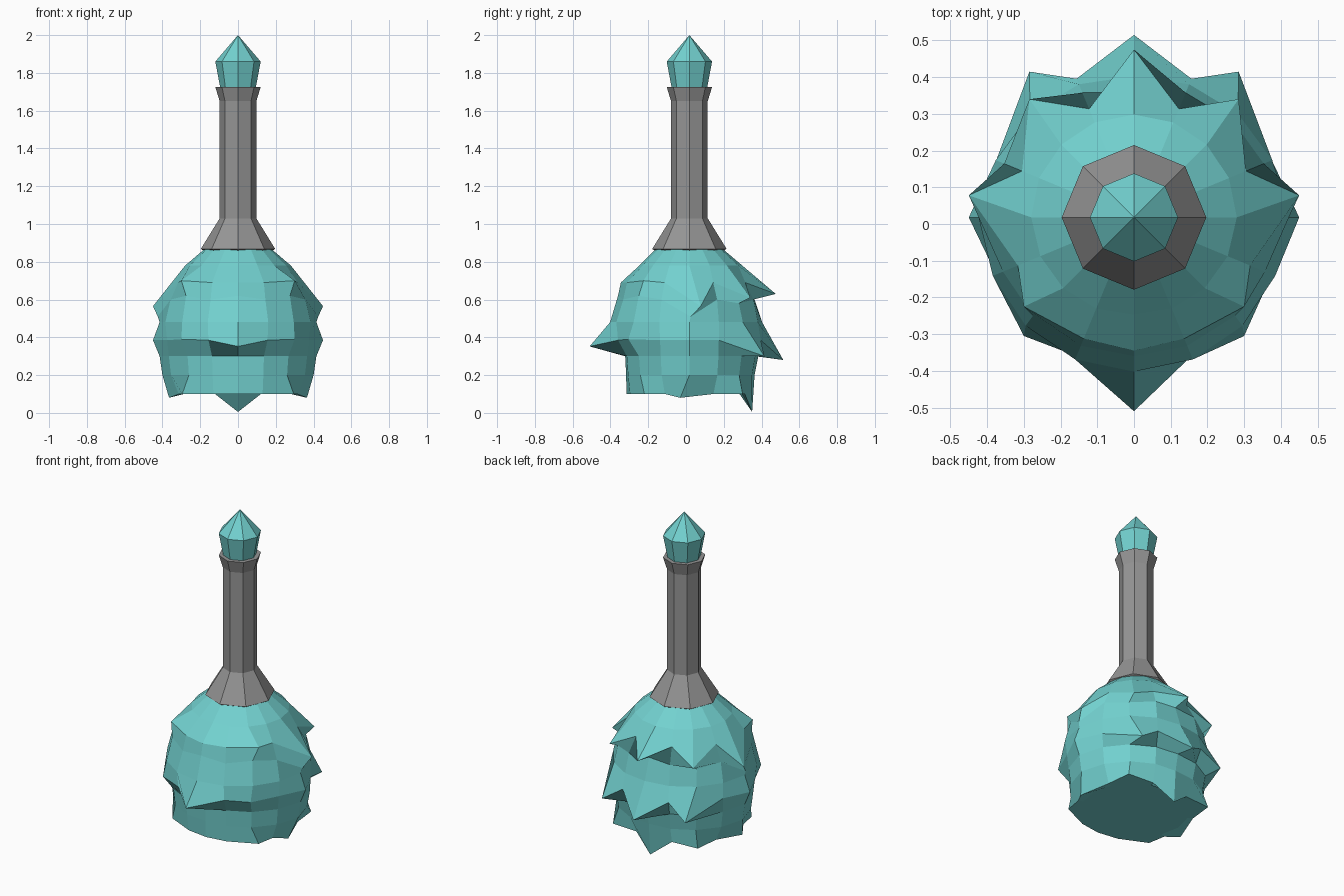
import bpy, bmesh
from math import sin, cos, pi

if "Cube" in bpy.data.objects:
    bpy.data.objects.remove(bpy.data.objects["Cube"])

CY = 0.018  # the shared axis sits slightly behind the origin


def colour(name, rgb):
    m = bpy.data.materials.new(name)
    m.diffuse_color = (*rgb, 1)
    m.use_nodes = True
    m.node_tree.nodes["Principled BSDF"].inputs["Base Color"].default_value = m.diffuse_color
    return m


teal = colour("teal", (0.17, 0.64, 0.63))
grey = colour("dark_grey", (0.3, 0.3, 0.3))


def skin(name, rings, mat, tip=None):
    """Join equal rings (bottom to top) with quads; flat base, flat or pointed top."""
    bm = bmesh.new()
    loops = [[bm.verts.new(p) for p in ring] for ring in rings]
    n = len(loops[0])
    for a, b in zip(loops, loops[1:]):
        for i in range(n):
            j = (i + 1) % n
            bm.faces.new((a[i], a[j], b[j], b[i]))
    bm.faces.new(loops[0])
    if tip is None:
        bm.faces.new(loops[-1])
    else:
        t = bm.verts.new((0, CY, tip))
        for i in range(n):
            bm.faces.new((loops[-1][i], loops[-1][(i + 1) % n], t))
    bmesh.ops.recalc_face_normals(bm, faces=bm.faces)
    me = bpy.data.meshes.new(name)
    bm.to_mesh(me)
    bm.free()
    me.materials.append(mat)
    ob = bpy.data.objects.new(name, me)
    bpy.context.collection.objects.link(ob)


def octagon(r, z):
    return [(r * cos(i * pi / 4), CY + r * sin(i * pi / 4), z) for i in range(8)]


def tuft_ring(back, side, front, z, spikes=None):
    """16 points, radius blended back-side-front; spikes replace every second one."""
    pts = []
    for i in range(16):
        k = min(i, 16 - i)                 # 0 = back, 8 = front
        sx = 1 if i <= 8 else -1
        if spikes and k % 2 == 0:
            x, y, h = spikes[k // 2]
            pts.append((sx * x, y, h))
            continue
        t = k / 4
        r = back + (side - back) * t if t <= 1 else side + (front - side) * (t - 1)
        a = k * pi / 8
        pts.append((sx * r * sin(a), CY + r * cos(a), z))
    return pts


# feather tips of each tier: back, back corner, side, front corner, front
upper = [(0, .475, .63), (.285, .34, .61), (.45, .078, .565), (.3, -.225, .7), (0, -.345, .69)]
under = [(0, .36, .61), (.27, .28, .58), (.425, .025, .51), (.275, -.25, .62), (0, -.36, .62)]
middle = [(0, .515, .28), (.285, .415, .3), (.45, .018, .385), (.3, -.305, .39), (0, -.51, .352)]
lower = [(0, .35, .005), (.29, .3, .1), (.365, -.03, .08), (.295, -.22, .1), (0, -.315, .1)]

# shaggy duster head
skin("duster_head", [
    tuft_ring(.28, .31, .31, .1),
    tuft_ring(.31, .34, .34, .1, lower),
    tuft_ring(.345, .40, .335, .2),
    tuft_ring(.365, .415, .34, .3),
    tuft_ring(.41, .405, .41, .385, middle),
    tuft_ring(.385, .415, .42, .48),
    tuft_ring(.36, .39, .375, .6, under),
    tuft_ring(.315, .335, .365, .69, upper),
    tuft_ring(.28, .28, .265, .78),
    tuft_ring(.18, .18, .18, .865),
], teal)

# handle with flared collar and rim
skin("handle", [octagon(r, z) for r, z in
                [(.175, .855), (.197, .868), (.097, 1.03), (.097, 1.65), (.12, 1.725)]], grey)

# pointed end cap
skin("handle_tip", [octagon(.09, 1.70), octagon(.12, 1.86)], teal, tip=2.0)
